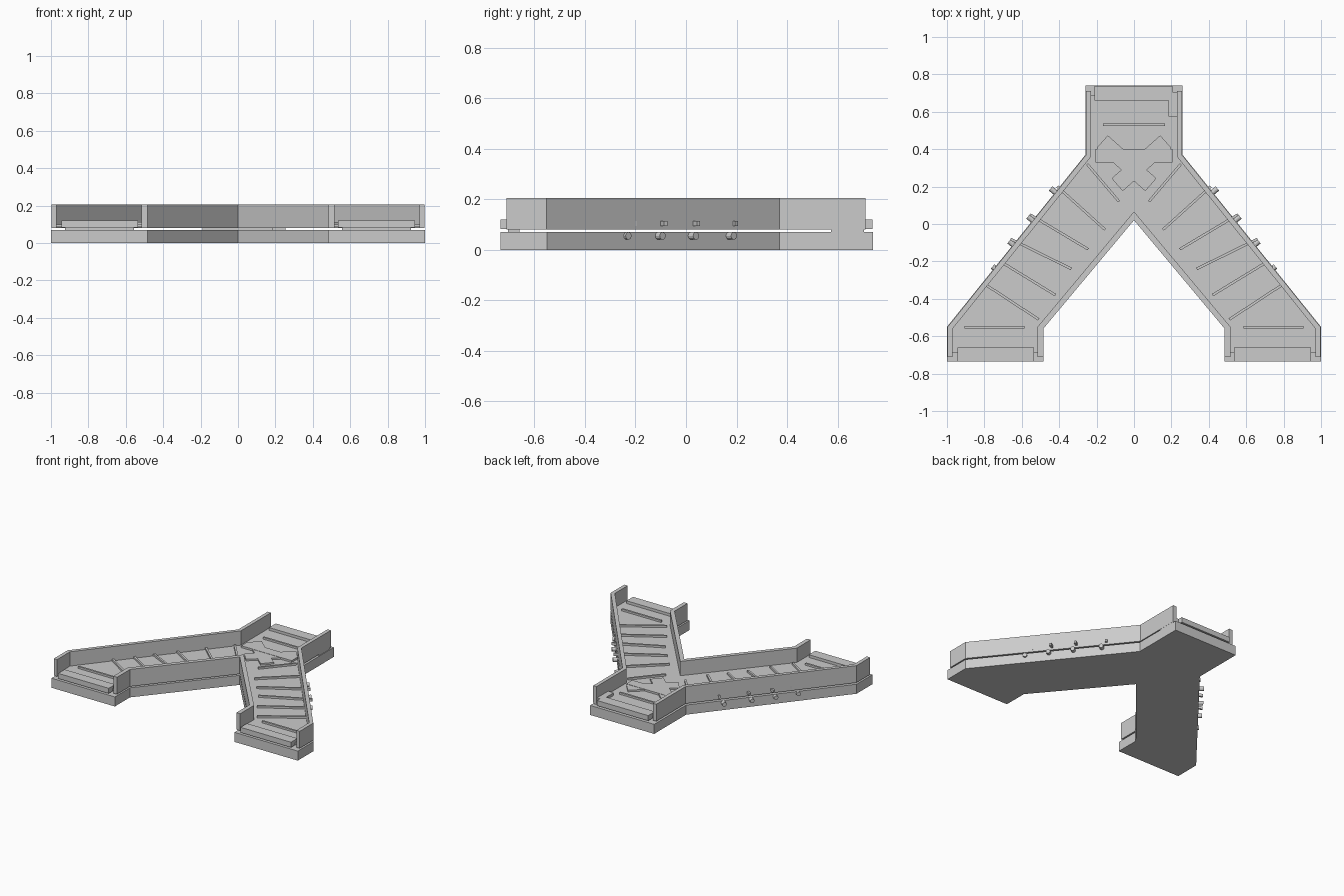
import bpy, math
from mathutils import Vector, Matrix

if "Cube" in bpy.data.objects:
    bpy.data.objects.remove(bpy.data.objects["Cube"])

DECK = 0.10   # height of the walking deck


def prism(name, pts, z0, z1):
    n = len(pts)
    area = sum(pts[i][0] * pts[(i + 1) % n][1] - pts[(i + 1) % n][0] * pts[i][1] for i in range(n))
    if area < 0:
        pts = pts[::-1]
    verts = [(x, y, z0) for x, y in pts] + [(x, y, z1) for x, y in pts]
    faces = [tuple(range(n))[::-1], tuple(range(n, 2 * n))]
    faces += [(i, (i + 1) % n, n + (i + 1) % n, n + i) for i in range(n)]
    me = bpy.data.meshes.new(name)
    me.from_pydata(verts, [], faces)
    ob = bpy.data.objects.new(name, me)
    bpy.context.collection.objects.link(ob)
    return ob


def rect(name, x0, x1, y0, y1, z0, z1):
    return prism(name, [(x0, y0), (x1, y0), (x1, y1), (x0, y1)], z0, z1)


def offset(path, d):
    # mitred offset to the left of the path
    pts = [Vector(p) for p in path]
    norms = []
    for a, b in zip(pts, pts[1:]):
        t = (b - a).normalized()
        norms.append(Vector((-t.y, t.x)))
    out = []
    for i, p in enumerate(pts):
        a = norms[max(i - 1, 0)]
        b = norms[min(i, len(norms) - 1)]
        m = (a + b).normalized()
        out.append(tuple(p + m * (d / m.dot(a))))
    return out


def wall(name, path, z0, z1, d):
    return prism(name, path + offset(path, d)[::-1], z0, z1)


def bar(name, a, b, width, z0, z1):
    a, b = Vector(a), Vector(b)
    t = (b - a).normalized()
    n = Vector((-t.y, t.x)) * width / 2
    return prism(name, [tuple(p) for p in (a + n, a - n, b - n, b + n)], z0, z1)


# Y-shaped plinth
half = [(0.26, 0.74), (0.26, 0.37), (1, -0.55), (1, -0.735), (0.485, -0.735), (0.485, -0.56), (0, 0.02)]
outline = half + [(-x, y) for x, y in half[:-1]][::-1]
prism("plinth", outline, 0, 0.07)

# thin deck between the parapets
dk = [(0.24, 0.69), (0.24, 0.365), (0.98, -0.555), (0.98, -0.69), (0.505, -0.69), (0.505, -0.555), (0, 0.045)]
prism("deck", dk + [(-x, y) for x, y in dk[:-1]][::-1], 0.085, DECK)

# inner V-shaped parapet
inner = [(0.485, -0.71), (0.485, -0.56), (0, 0.02), (-0.485, -0.56), (-0.485, -0.71)]
wall("inner_parapet", inner, 0.08, 0.205, -0.03)

ribs = [((0.25, 0.32), (0.08, 0.12)), ((0.41, 0.20), (0.155, -0.03)),
        ((0.555, 0.05), (0.245, -0.135)), ((0.66, -0.08), (0.335, -0.24)),
        ((0.715, -0.20), (0.42, -0.38)), ((0.80, -0.32), (0.51, -0.51)),
        ((0.905, -0.553), (0.585, -0.553))]
out_dir = Vector((0.92, 0.74)).normalized()

for s, side in ((1, "right"), (-1, "left")):
    def m(*pts):
        return [(s * x, y) for x, y in pts]

    # outer parapet
    outer = m((0.256, 0.71), (0.256, 0.37), (0.998, -0.552), (0.998, -0.71))
    wall(side + "_outer_parapet", outer, 0.08, 0.205, -0.027 * s)

    # floor ribs
    for a, b in ribs:
        bar(side + "_floor_rib", *m(a, b), 0.014, DECK - 0.005, DECK + 0.014)

    # stepped threshold at the foot
    cx = 0.74 * s
    rect(side + "_threshold_support", cx - 0.185, cx + 0.185, -0.705, -0.66, 0.069, 0.10)
    rect(side + "_foot_threshold", cx - 0.205, cx + 0.205, -0.735, -0.66, 0.082, 0.12)

    # posts poking out under the outer parapet
    for y, reach in ((0.17, 0.032), (0.02, 0.032), (-0.11, 0.028), (-0.235, 0.012)):
        p = Vector((0.26 + 0.74 * (0.37 - y) / 0.92, y)) + out_dir * (reach - 0.03)
        d = Vector((out_dir.x * s, out_dir.y, 0))
        bpy.ops.mesh.primitive_cylinder_add(vertices=12, radius=0.015, depth=0.06,
                                            location=(p.x * s, p.y, 0.055))
        ob = bpy.context.object
        ob.name = side + "_beam_end"
        ob.rotation_euler = d.to_track_quat('Z', 'Y').to_euler()

    # crossed boards at the junction
    bar(side + "_junction_board", *m((0.17, 0.44), (-0.09, 0.21)), 0.09, DECK - 0.005, DECK + 0.012)

# back arm: threshold, rib and junction plank
rect("back_threshold_support", -0.19, 0.19, 0.66, 0.705, 0.069, 0.10)
rect("back_threshold", -0.21, 0.205, 0.66, 0.738, 0.082, 0.12)
rect("back_floor_rib", -0.165, 0.165, 0.523, 0.537, DECK - 0.005, DECK + 0.014)
rect("junction_plank", -0.205, 0.205, 0.33, 0.40, DECK - 0.005, DECK + 0.014)
rect("parapet_block", 0.185, 0.255, 0.575, 0.705, 0.069, 0.12)
